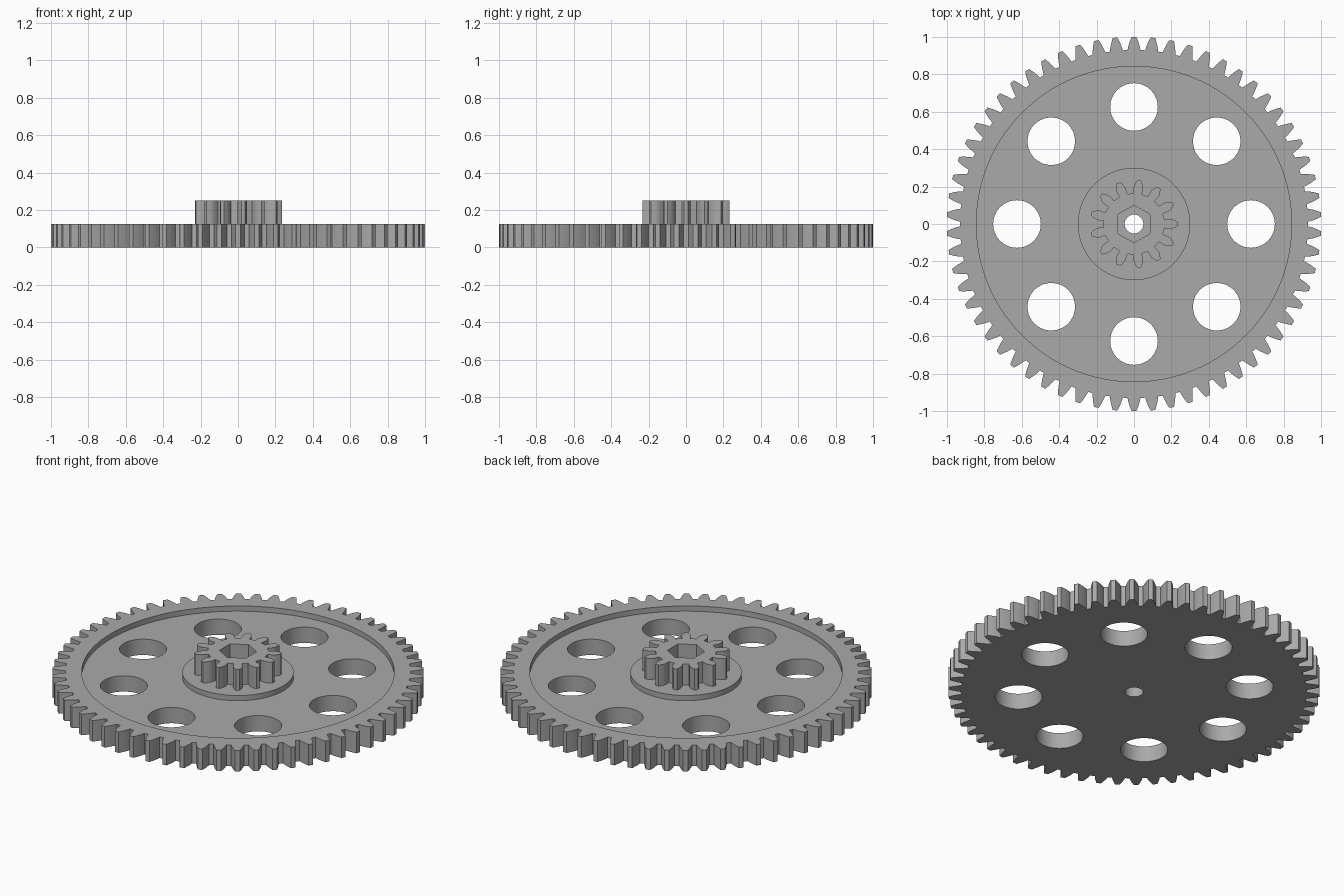
import bpy
import bmesh
from math import sin, cos, tan, pi, radians, sqrt, acos

MODULE = 0.03125
PRESSURE = radians(20)
FACE_TOP = 0.125
FLOOR = 0.094
TOP = 0.25

cube = bpy.data.objects.get("Cube")
if cube:
    bpy.data.objects.remove(cube, do_unlink=True)

grey = bpy.data.materials.new("mid grey")
grey.use_nodes = True
colour = (0.4, 0.4, 0.4, 1)
grey.diffuse_color = colour
grey.node_tree.nodes["Principled BSDF"].inputs["Base Color"].default_value = colour


def circle(radius, sides, start=0.0, cx=0.0, cy=0.0):
    return [(cx + radius * cos(start + 2 * pi * i / sides),
             cy + radius * sin(start + 2 * pi * i / sides)) for i in range(sides)]


def gear_outline(teeth, start):
    """Involute gear outline with one tooth centred on the start angle."""
    pitch = MODULE * teeth / 2
    base = pitch * cos(PRESSURE)
    root, tip = pitch - 1.25 * MODULE, pitch + MODULE

    def half_angle(r):
        a = acos(min(1, base / max(r, base)))
        return pi / (2 * teeth) + tan(PRESSURE) - PRESSURE - (tan(a) - a)

    low = max(root, base)
    flank = [(low + (tip - low) * k / 5, None) for k in range(6)]
    flank = [(r, half_angle(r)) for r, _ in flank]
    if root < base:
        flank.insert(0, (root, half_angle(base)))
    tooth = [(r, -a) for r, a in flank] + [(r, a) for r, a in reversed(flank)]
    return [(r * cos(start + 2 * pi * i / teeth + a), r * sin(start + 2 * pi * i / teeth + a))
            for i in range(teeth) for r, a in tooth]


def prism(name, outline, z0, z1, hole=None):
    """Extruded outline; an optional hole makes a ring with matching sides."""
    bm = bmesh.new()
    loops = [[[bm.verts.new((x, y, z)) for x, y in line] for z in (z0, z1)]
             for line in ([outline, hole] if hole else [outline])]
    for low, high in loops:
        for i in range(len(low)):
            j = (i + 1) % len(low)
            bm.faces.new((low[i], low[j], high[j], high[i]))
    for level in (0, 1):
        if hole:
            a, b = loops[0][level], loops[1][level]
            for i in range(len(a)):
                j = (i + 1) % len(a)
                bm.faces.new((a[i], a[j], b[j], b[i]))
        else:
            bm.faces.new(loops[0][level])
    bmesh.ops.recalc_face_normals(bm, faces=bm.faces)
    mesh = bpy.data.meshes.new(name)
    bm.to_mesh(mesh)
    bm.free()
    mesh.materials.append(grey)
    obj = bpy.data.objects.new(name, mesh)
    bpy.context.collection.objects.link(obj)
    return obj


def combine(target, tool, operation):
    """Apply a boolean and discard the tool object."""
    mod = target.modifiers.new(operation.title(), "BOOLEAN")
    mod.operation, mod.solver, mod.object = operation, "EXACT", tool
    bpy.context.view_layer.objects.active = target
    bpy.ops.object.modifier_apply(modifier=mod.name)
    bpy.data.objects.remove(tool, do_unlink=True)


# Large toothed wheel with a ring-shaped recess around the hub
gear = prism("compound_gear", gear_outline(62, pi / 2), 0, FACE_TOP)
combine(gear, prism("recess", circle(0.842, 128), FLOOR, 0.2, circle(0.3, 128)), "DIFFERENCE")

# Small pinion on the hub
combine(gear, prism("pinion", gear_outline(13, 0), FACE_TOP - 0.02, TOP), "UNION")

# Eight lightening holes
for i in range(8):
    a = i * pi / 4
    hole = prism("lightening_hole", circle(0.127, 64, 0, 0.625 * cos(a), 0.625 * sin(a)), -0.1, 0.2)
    combine(gear, hole, "DIFFERENCE")

# Hexagonal socket and shaft bore
combine(gear, prism("hex_socket", circle(0.1, 6, pi / 2), FACE_TOP, 0.4), "DIFFERENCE")
combine(gear, prism("shaft_bore", circle(0.05, 48), -0.1, 0.4), "DIFFERENCE")

# Smooth curved walls, crisp rims
bpy.ops.object.select_all(action="DESELECT")
gear.select_set(True)
bpy.context.view_layer.objects.active = gear
bpy.ops.object.shade_smooth_by_angle(angle=radians(25))
